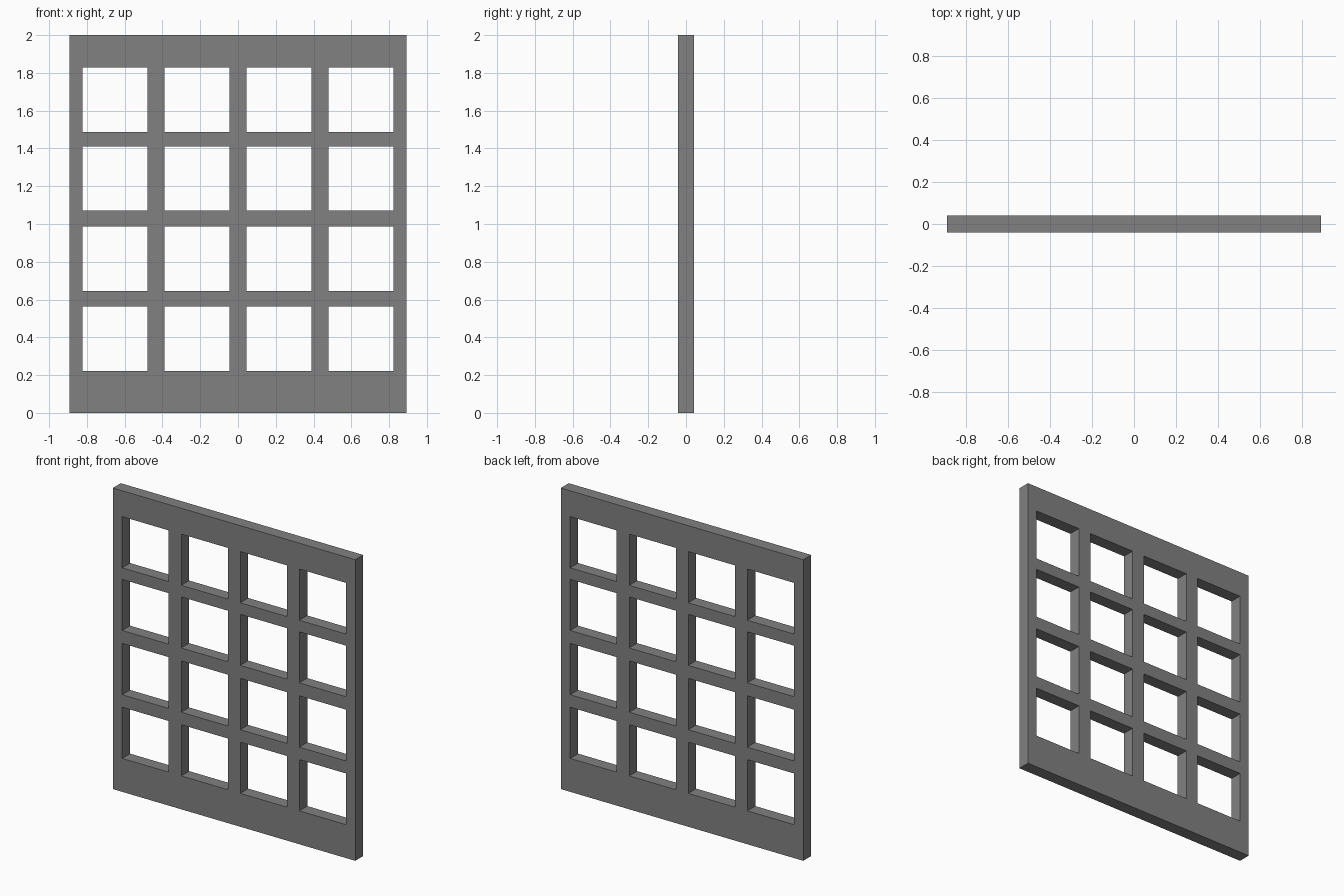
import bpy, bmesh

if "Cube" in bpy.data.objects:
    bpy.data.objects.remove(bpy.data.objects["Cube"])

DEPTH = 0.083
# Edges of frame, openings and bars; odd/odd cells are the openings
XS = [-0.891, -0.822, -0.480, -0.388, -0.046, 0.046, 0.388, 0.480, 0.822, 0.891]
ZS = [0.0, 0.222, 0.562, 0.645, 0.986, 1.072, 1.411, 1.488, 1.828, 2.0]

bm = bmesh.new()

# Front face of the lattice, leaving the openings empty
grid = [[bm.verts.new((x, -DEPTH / 2, z)) for z in ZS] for x in XS]
for i in range(len(XS) - 1):
    for j in range(len(ZS) - 1):
        if i % 2 and j % 2:
            continue
        bm.faces.new((grid[i][j], grid[i + 1][j], grid[i + 1][j + 1], grid[i][j + 1]))

# Thicken to the back face, keeping the front as the other side
front = bm.faces[:]
back = bmesh.ops.extrude_face_region(bm, geom=front, use_keep_orig=True)["geom"]
bmesh.ops.translate(bm, vec=(0, DEPTH, 0),
                    verts=[v for v in back if isinstance(v, bmesh.types.BMVert)])
bmesh.ops.recalc_face_normals(bm, faces=bm.faces[:])

mesh = bpy.data.meshes.new("lattice_window_frame")
bm.to_mesh(mesh)
bm.free()
frame = bpy.data.objects.new("lattice_window_frame", mesh)
bpy.context.collection.objects.link(frame)

# Dark grey finish
finish = bpy.data.materials.new("dark_grey")
finish.diffuse_color = (0.22, 0.22, 0.22, 1)
finish.use_nodes = True
finish.node_tree.nodes["Principled BSDF"].inputs["Base Color"].default_value = finish.diffuse_color
mesh.materials.append(finish)
